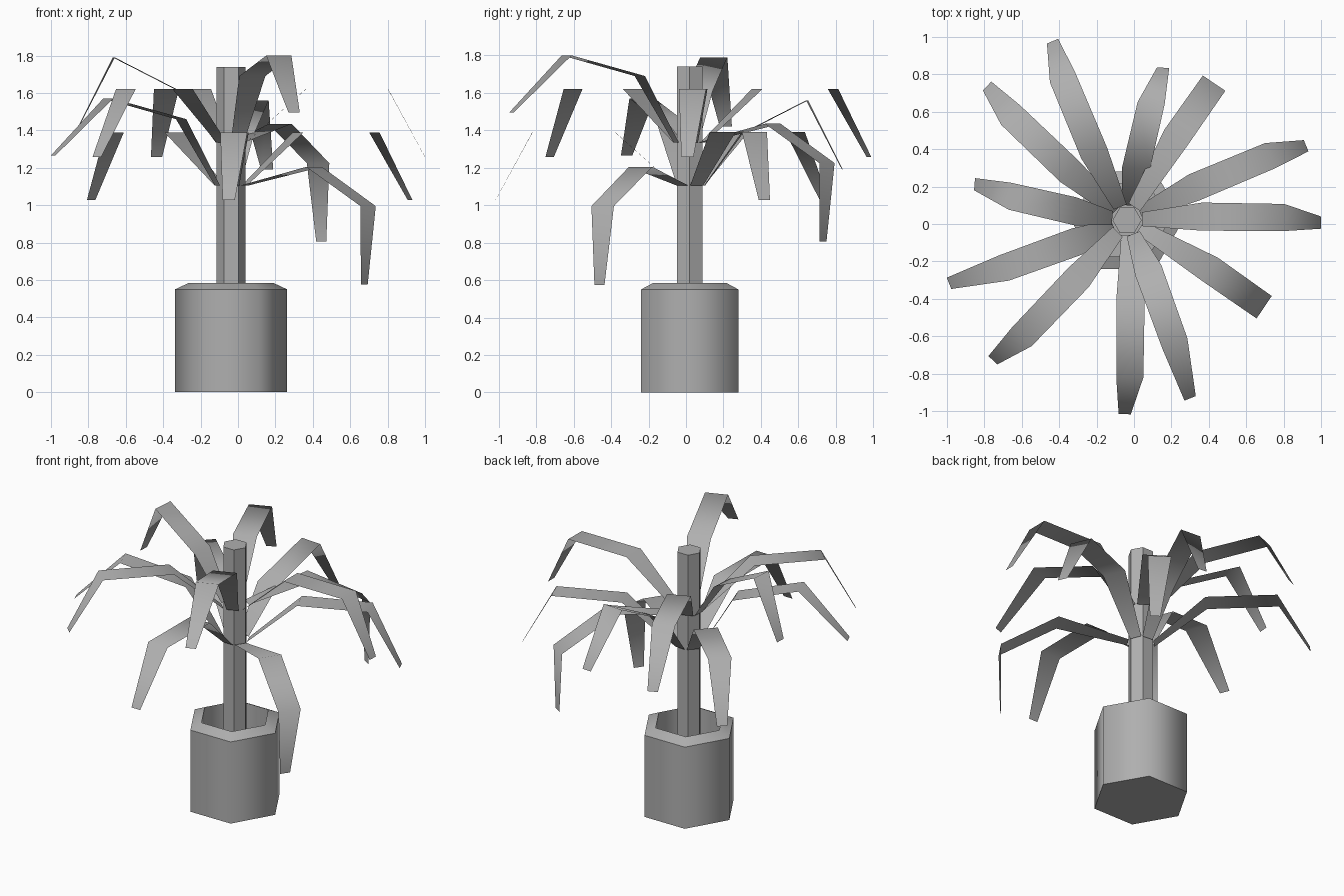
import bpy, bmesh, math
from mathutils import Matrix

if "Cube" in bpy.data.objects:
    bpy.data.objects.remove(bpy.data.objects["Cube"])

CENTER = (-0.037, 0.02)

# Mid grey used on every part
GREY = bpy.data.materials.new("mid_grey")
GREY.diffuse_color = (0.43, 0.43, 0.43, 1)
GREY.use_nodes = True
GREY.node_tree.nodes["Principled BSDF"].inputs["Base Color"].default_value = GREY.diffuse_color


def make_object(name, bm, angle=None):
    mesh = bpy.data.meshes.new(name)
    bm.to_mesh(mesh)
    bm.free()
    mesh.materials.append(GREY)
    obj = bpy.data.objects.new(name, mesh)
    bpy.context.collection.objects.link(obj)
    obj.location = (*CENTER, 0)
    if angle:
        bpy.ops.object.select_all(action='DESELECT')
        obj.select_set(True)
        bpy.context.view_layer.objects.active = obj
        bpy.ops.object.shade_smooth_by_angle(angle=math.radians(angle))
    return obj


def hex_lathe(name, profile, angle=None):
    """Six-sided solid from (radius, z) rings, capped at both ends."""
    bm = bmesh.new()
    rings = [[bm.verts.new((r * math.cos(i * math.pi / 3), r * math.sin(i * math.pi / 3), z))
              for i in range(6)] for r, z in profile]
    for lo, hi in zip(rings, rings[1:]):
        for i in range(6):
            j = (i + 1) % 6
            bm.faces.new((lo[i], lo[j], hi[j], hi[i]))
    bm.faces.new(rings[0][::-1])
    bm.faces.new(rings[-1])
    return make_object(name, bm, angle)


# Hollow pot with a sloped rim, and the stem standing in it
hex_lathe("pot", [(0.3, 0), (0.3, 0.55), (0.225, 0.585), (0.225, 0.3)], 61.5)
hex_lathe("stem", [(0.078, 0.3), (0.078, 1.74)])

# Leaf spines as (radius, height) from base to tip
WIDTHS = (0.075, 0.15, 0.145, 0.065)
CURL = (5, 3.5, 1.7, 0)
LEVEL = [(0.08, 1.335), (0.40, 1.62), (0.84, 1.62), (1.037, 1.257)]
DROOP = [(0.08, 1.335), (0.515, 1.435), (0.868, 1.225), (0.86, 0.805)]
SHORT = [(0.08, 1.335), (0.28, 1.61), (0.64, 1.79), (0.838, 1.42)]
RAISED = [(0.08, 1.335), (0.29, 1.69), (0.705, 1.80), (1.01, 1.495)]
# Each leaf: azimuth, spine, sideways twist of the blade
WHORL = [(-0.7, LEVEL, 0), (55.9, DROOP, 0), (112.6, LEVEL, 0),
         (166.7, SHORT, 9), (226.2, LEVEL, 0), (289.5, RAISED, 2)]


def leaf(name, spine, azimuth, twist, drop):
    bm = bmesh.new()
    rows = []
    tx, ty = -math.sin(math.radians(twist)), math.cos(math.radians(twist))
    for (r, z), w, curl in zip(spine, WIDTHS, CURL):
        x = r * math.cos(math.radians(curl))
        y = r * math.sin(math.radians(curl))
        rows.append([bm.verts.new((x + s * w / 2 * tx, y + s * w / 2 * ty, z - drop))
                     for s in (-1, 1)])
    for a, b in zip(rows, rows[1:]):
        bm.faces.new((a[0], b[0], b[1], a[1]))
    bm.transform(Matrix.Rotation(math.radians(azimuth), 4, 'Z'))
    make_object(name, bm, 120)


# Upper whorl, then the same whorl lowered and turned a quarter
for tier, drop, turn in (("upper", 0, 0), ("lower", 0.23, -90)):
    for n, (azimuth, spine, twist) in enumerate(WHORL, 1):
        leaf(f"{tier}_leaf_{n}", spine, azimuth + turn, twist, drop)
